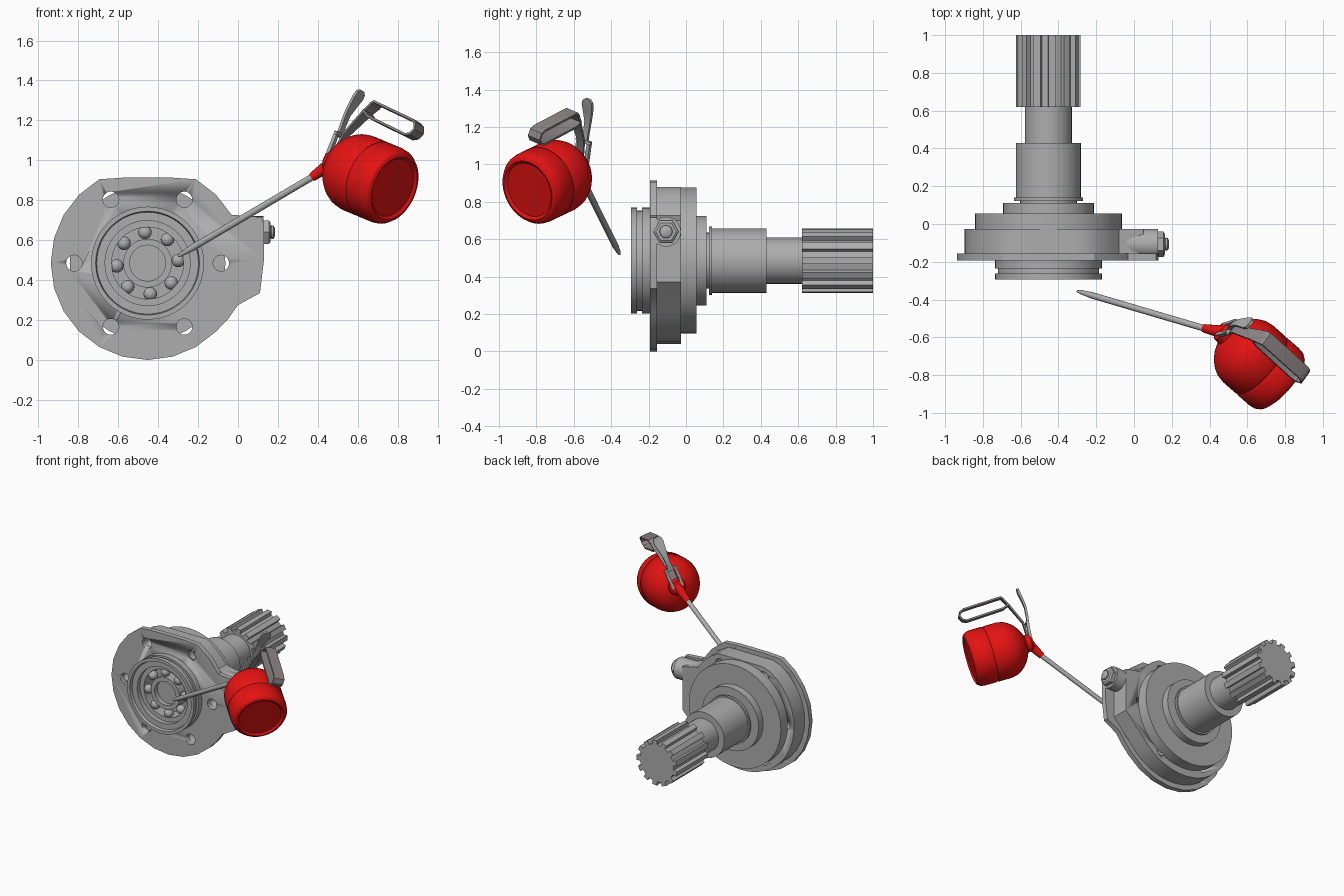
import bpy, bmesh
from math import sin, cos, pi, radians
from mathutils import Vector, Matrix

if "Cube" in bpy.data.objects:
    bpy.data.objects.remove(bpy.data.objects["Cube"])


def material(name, rgb):
    m = bpy.data.materials.new(name)
    m.diffuse_color = (*rgb, 1)
    m.use_nodes = True
    m.node_tree.nodes["Principled BSDF"].inputs["Base Color"].default_value = m.diffuse_color
    return m


STEEL = material("steel grey", (0.42, 0.42, 0.42))
RED = material("can red", (0.78, 0.006, 0.006))
GRIP = material("warm grey", (0.27, 0.235, 0.235))

CX, CZ = -0.453, 0.485            # shaft axis, running along y
Y = Vector((0, 1, 0))
HUB = Vector((CX, 0, CZ))


def finish(name, bm, mat, smooth=True):
    bmesh.ops.remove_doubles(bm, verts=bm.verts, dist=1e-5)
    bmesh.ops.recalc_face_normals(bm, faces=bm.faces)
    me = bpy.data.meshes.new(name)
    bm.to_mesh(me)
    bm.free()
    ob = bpy.data.objects.new(name, me)
    bpy.context.collection.objects.link(ob)
    me.materials.append(mat)
    if smooth:
        bpy.ops.object.select_all(action='DESELECT')
        ob.select_set(True)
        bpy.context.view_layer.objects.active = ob
        bpy.ops.object.shade_smooth_by_angle(angle=radians(32))
    return ob


def lathe(name, profile, origin, axis, mat=STEEL, n=40, ring=False, smooth=True):
    """Revolve (position, radius) points about an axis; ring closes the profile."""
    bm = bmesh.new()
    pts = list(profile)
    if not ring:
        pts = [(pts[0][0], 0)] + pts + [(pts[-1][0], 0)]
    m = Matrix.Translation(origin) @ Vector(axis).to_track_quat('Z', 'Y').to_matrix().to_4x4()
    vs = [bm.verts.new((r, 0, p)) for p, r in pts]
    es = [bm.edges.new(e) for e in zip(vs, vs[1:])]
    if ring:
        es.append(bm.edges.new((vs[-1], vs[0])))
    bmesh.ops.spin(bm, geom=vs + es, cent=(0, 0, 0), axis=(0, 0, 1), angle=2 * pi, steps=n)
    bm.transform(m)
    return finish(name, bm, mat, smooth)


def slab(name, outline, y0, y1):
    """Extrude an (x, z) outline along y."""
    bm = bmesh.new()
    a = [bm.verts.new((x, y0, z)) for x, z in outline]
    b = [bm.verts.new((x, y1, z)) for x, z in outline]
    bm.faces.new(a)
    bm.faces.new(b[::-1])
    for i in range(len(a)):
        j = (i + 1) % len(a)
        bm.faces.new((a[i], a[j], b[j], b[i]))
    return finish(name, bm, STEEL)


def arc(r, a0, a1, step, top):
    n = round((a1 - a0) / step)
    ang = [radians(a0 + i * step) for i in range(n + 1)]
    return [(CX + r * cos(t), min(CZ + r * sin(t), top)) for t in ang]


# --- mounting flange and housing, both with a lug on the right ---
flange = slab("mounting_flange", arc(0.485, 30, 315, 15, 0.913) +
              [(-0.05, 0.205), (0, 0.275), (0.11, 0.335), (0.13, 0.5), (0.13, 0.68), (0.117, 0.715)],
              -0.193, -0.155)
housing = slab("housing", arc(0.445, 33, 323, 10, 0.88) + [(0.05, 0.37), (0.05, 0.70)], -0.155, -0.027)

# bolt holes and bearing bore
cutters = [lathe("bore_cutter", [(-0.4, 0.214), (-0.12, 0.214)], HUB, Y)]
for k in range(6):
    t = k * pi / 3
    p = HUB + Vector((0.368 * cos(t), 0, 0.368 * sin(t)))
    cutters.append(lathe("bolt_cutter", [(-0.4, 0.04), (0.0, 0.04)], p, Y, n=20))
for ob in (flange, housing):
    for c in cutters:
        c.hide_render = True
        mod = ob.modifiers.new("hole", 'BOOLEAN')
        mod.operation, mod.object, mod.solver = 'DIFFERENCE', c, 'EXACT'
    bpy.context.view_layer.objects.active = ob
    for mod in [m.name for m in ob.modifiers if m.type == 'BOOLEAN']:
        bpy.ops.object.modifier_apply(modifier=mod)
for c in cutters:
    bpy.data.objects.remove(c)

# rear steps and shaft
lathe("rear_cover", [(-0.027, 0.39), (0.055, 0.39), (0.055, 0.24), (0.11, 0.24)], HUB, Y, n=48)
lathe("shaft", [(0.1, 0.15), (0.122, 0.15), (0.122, 0.183), (0.14, 0.183), (0.14, 0.172), (0.43, 0.172),
                (0.43, 0.124), (0.63, 0.124)], HUB, Y)
teeth = []
for k in range(13):
    for f, r in ((-0.27, 0.143), (-0.23, 0.172), (0.23, 0.172), (0.27, 0.143)):
        t = 2 * pi * (k + f) / 13
        teeth.append((CX + r * cos(t), CZ + r * sin(t)))
slab("spline_teeth", teeth, 0.62, 1.0)

# grooved front collar and ball bearing
lathe("front_collar", [(-0.185, 0.283), (-0.235, 0.283), (-0.235, 0.268), (-0.262, 0.268), (-0.262, 0.283),
                       (-0.293, 0.283), (-0.293, 0.26), (-0.27, 0.255), (-0.27, 0.213), (-0.185, 0.213)],
      HUB, Y, n=48, ring=True)
for nm, r0, r1 in (("outer_race", 0.18, 0.215), ("inner_race", 0.09, 0.122)):
    lathe(nm, [(-0.235, r0), (-0.235, r1), (-0.11, r1), (-0.11, r0)], HUB, Y, ring=True)
lathe("shaft_end", [(-0.2, 0.092), (-0.1, 0.092)], HUB, Y)
for k in range(8):
    t = radians(5 + 45 * k)
    bm = bmesh.new()
    bmesh.ops.create_uvsphere(bm, u_segments=16, v_segments=10, radius=0.034)
    bm.transform(Matrix.Translation(HUB + Vector((0.155 * cos(t), -0.21, 0.155 * sin(t)))))
    finish("bearing_ball", bm, STEEL)

# side port with hexagonal grease fitting
PORT = Vector((0, -0.107, 0.64))
lathe("port_boss", [(-0.15, 0.08), (0.127, 0.08)], PORT, (1, 0, 0), n=28)
lathe("port_nut", [(0.12, 0.068), (0.155, 0.068), (0.163, 0.055)], PORT, (1, 0, 0), n=6, smooth=False)
lathe("grease_nipple", [(0.16, 0.025), (0.168, 0.035), (0.178, 0.033), (0.186, 0.018)], PORT, (1, 0, 0), n=16)

# --- oil can: local axes are s (base to neck), w (sideways), h (towards handle) ---
BASE = Vector((0.783, -0.845, 0.86))
S = Vector((-0.716, 0.63, 0.30)).normalized()
H = Vector((0.437, 0.069, 0.896))
H = (H - S * H.dot(S)).normalized()
W = H.cross(S)


def can(s, w, h):
    return BASE + S * s + W * w + H * h


def strap(name, path, mat, thick=0.012, off=0.0):
    """Flat band along (s, h, width) points, crossing the can sideways."""
    bm = bmesh.new()
    rows = []
    for i, (s, h, wd) in enumerate(path):
        p, q = path[max(i - 1, 0)], path[min(i + 1, len(path) - 1)]
        d = Vector((q[0] - p[0], q[1] - p[1])).normalized() * thick / 2
        rows.append([bm.verts.new(can(s - k * d.y, off + e * wd / 2, h + k * d.x))
                     for k, e in ((-1, -1), (-1, 1), (1, 1), (1, -1))])
    for a, b in zip(rows, rows[1:]):
        for i in range(4):
            j = (i + 1) % 4
            bm.faces.new((a[i], a[j], b[j], b[i]))
    bm.faces.new(rows[0])
    bm.faces.new(rows[-1][::-1])
    return finish(name, bm, mat)


lathe("can_body", [(0.012, 0.15), (0, 0.165), (0.008, 0.182), (0.03, 0.196), (0.06, 0.2), (0.14, 0.2),
                   (0.15, 0.194), (0.16, 0.2), (0.25, 0.2), (0.29, 0.193), (0.325, 0.176), (0.355, 0.152),
                   (0.38, 0.122), (0.4, 0.085), (0.41, 0.062), (0.445, 0.06), (0.46, 0.045)], BASE, S, RED, 44)

# spout: red base and long tapered tube
tip, root, neck = Vector((-0.30, -0.355, 0.52)), Vector((0.37, -0.552, 0.915)), can(0.43, 0, 0)
d = tip - root
lathe("spout_base", [(0, 0.036), ((root - neck).length, 0.022)], neck, root - neck, RED, 16)
lathe("spout_tube", [(-0.03, 0.017), (d.length - 0.09, 0.017), (d.length - 0.02, 0.011), (d.length, 0.006)],
      root, d, STEEL, 16)

# looped handle strap with its leg to the neck
loop = [(0.35, 0.34), (0.335, 0.36), (0.06, 0.35), (0.035, 0.34), (0.02, 0.31), (0.035, 0.28),
        (0.06, 0.268), (0.33, 0.28), (0.375, 0.30)]
strap("handle_loop", [(s, h, 0.08) for s, h in loop], GRIP)
strap("handle_leg", [(0.345, 0.345, 0.08), (0.37, 0.30, 0.07), (0.435, 0.15, 0.045), (0.435, 0.04, 0.045)], GRIP)

# thumb lever with forked foot and pivot pin
strap("thumb_lever", [(0.462, 0.13, 0.045), (0.475, 0.18, 0.032), (0.482, 0.25, 0.038), (0.475, 0.31, 0.058),
                      (0.468, 0.35, 0.07), (0.466, 0.375, 0.062), (0.466, 0.39, 0.03)], STEEL, 0.016)
for side in (-1, 1):
    strap("lever_fork", [(0.464, 0.15, 0.016), (0.455, 0.09, 0.022), (0.45, 0.0, 0.016)],
          STEEL, 0.02, side * 0.036)
lathe("pivot_pin", [(-0.05, 0.009), (0.05, 0.009)], can(0.458, 0, 0.14), W, STEEL, 12)
